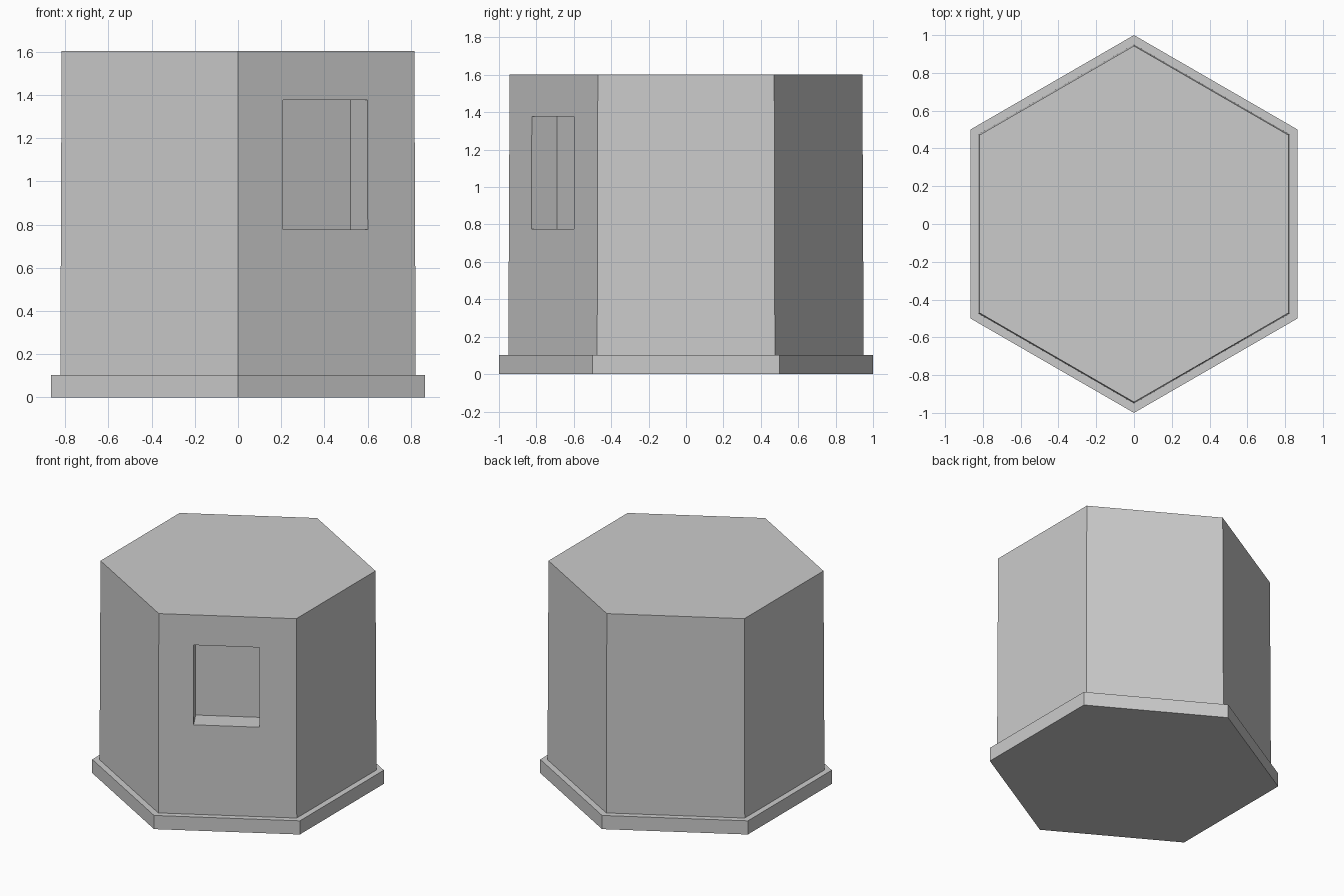
import bpy, bmesh, math
from mathutils import Vector, Matrix

if "Cube" in bpy.data.objects:
    bpy.data.objects.remove(bpy.data.objects["Cube"])

TOP, STEP = 1.603, 0.103
MID = TOP / 2


def hex_pillar():
    """Six-sided solid with a stepped foot."""
    bm = bmesh.new()
    rings = []
    for r, z in ((1.0, 0), (1.0, STEP), (0.95, STEP), (0.943, TOP)):
        rings.append([bm.verts.new((r * math.cos(math.radians(90 + 60 * i)),
                                    r * math.sin(math.radians(90 + 60 * i)), z))
                      for i in range(6)])
    for a, b in zip(rings, rings[1:]):
        for i in range(6):
            j = (i + 1) % 6
            bm.faces.new((a[i], a[j], b[j], b[i]))
    bm.faces.new(rings[0][::-1])
    bm.faces.new(rings[-1])
    return bm


def plane(points, inside):
    """Plane through three points, its normal pointing away from 'inside'."""
    a, b, c = (Vector(p) for p in points)
    n = (b - a).cross(c - a).normalized()
    return (a, -n if n.dot(Vector(inside) - a) > 0 else n)


def flip(pl):
    return (pl[0], -pl[1])


def chunk(name, planes):
    """Keep the part of the pillar behind every plane."""
    bm = hex_pillar()
    for co, no in planes:
        geom = bm.verts[:] + bm.edges[:] + bm.faces[:]
        cut = bmesh.ops.bisect_plane(bm, geom=geom, dist=1e-5, plane_co=co,
                                     plane_no=no, clear_outer=True)
        edges = [e for e in cut['geom_cut']
                 if isinstance(e, bmesh.types.BMEdge) and e.is_boundary]
        if edges:
            bmesh.ops.edgeloop_fill(bm, edges=edges)
    bmesh.ops.recalc_face_normals(bm, faces=bm.faces[:])
    me = bpy.data.meshes.new(name)
    bm.to_mesh(me)
    bm.free()
    ob = bpy.data.objects.new(name, me)
    bpy.context.collection.objects.link(ob)
    return ob


def mirrored(points):
    return [(x, y, TOP - z) for x, y, z in points]


# Crack planes
front = (0.45, -0.75, MID)
left_pts = [(0.2, -0.3, TOP), (-0.04, -0.92, TOP), (-0.6, -0.6, MID)]
right_pts = [(0.2, -0.3, TOP), (0.71, -0.535, TOP), (0.82, -0.1, MID)]
left_up, right_up = plane(left_pts, front), plane(right_pts, front)
left_low, right_low = plane(mirrored(left_pts), front), plane(mirrored(right_pts), front)
split = plane([(0.2, -0.3, 0), (-0.39, 0.73, 0), (0.2, -0.3, 1)], (-1, 0, 0))
level = (Vector((0, 0, MID)), Vector((0, 0, 1)))

# Four outer chunks and the front chunk
chunk("upper_left_chunk", [flip(left_up), split, flip(level)])
chunk("lower_left_chunk", [flip(left_low), split, level])
chunk("upper_right_chunk", [flip(right_up), flip(split), flip(level)])
chunk("lower_right_chunk", [flip(right_low), flip(split), level])
front_chunk = chunk("front_chunk", [left_up, right_up, left_low, right_low])

# Window recess in the front right wall
out = Vector((0.5, -0.866, 0))
centre = Vector((0.404, -0.712, 1.076)) + out * 0.021
bpy.ops.mesh.primitive_cube_add(size=1)
cutter = bpy.context.object
cutter.name = "window_cutter"
cutter.matrix_world = (Matrix.Translation(centre) @ Matrix.Rotation(math.radians(30), 4, 'Z')
                       @ Matrix.Diagonal((0.453, 0.357, 0.6, 1)))
cutter.hide_render = True
mod = front_chunk.modifiers.new("window", 'BOOLEAN')
mod.operation = 'DIFFERENCE'
mod.solver = 'EXACT'
mod.object = cutter
bpy.context.view_layer.objects.active = front_chunk
bpy.ops.object.modifier_apply(modifier=mod.name)
bpy.data.objects.remove(cutter)
